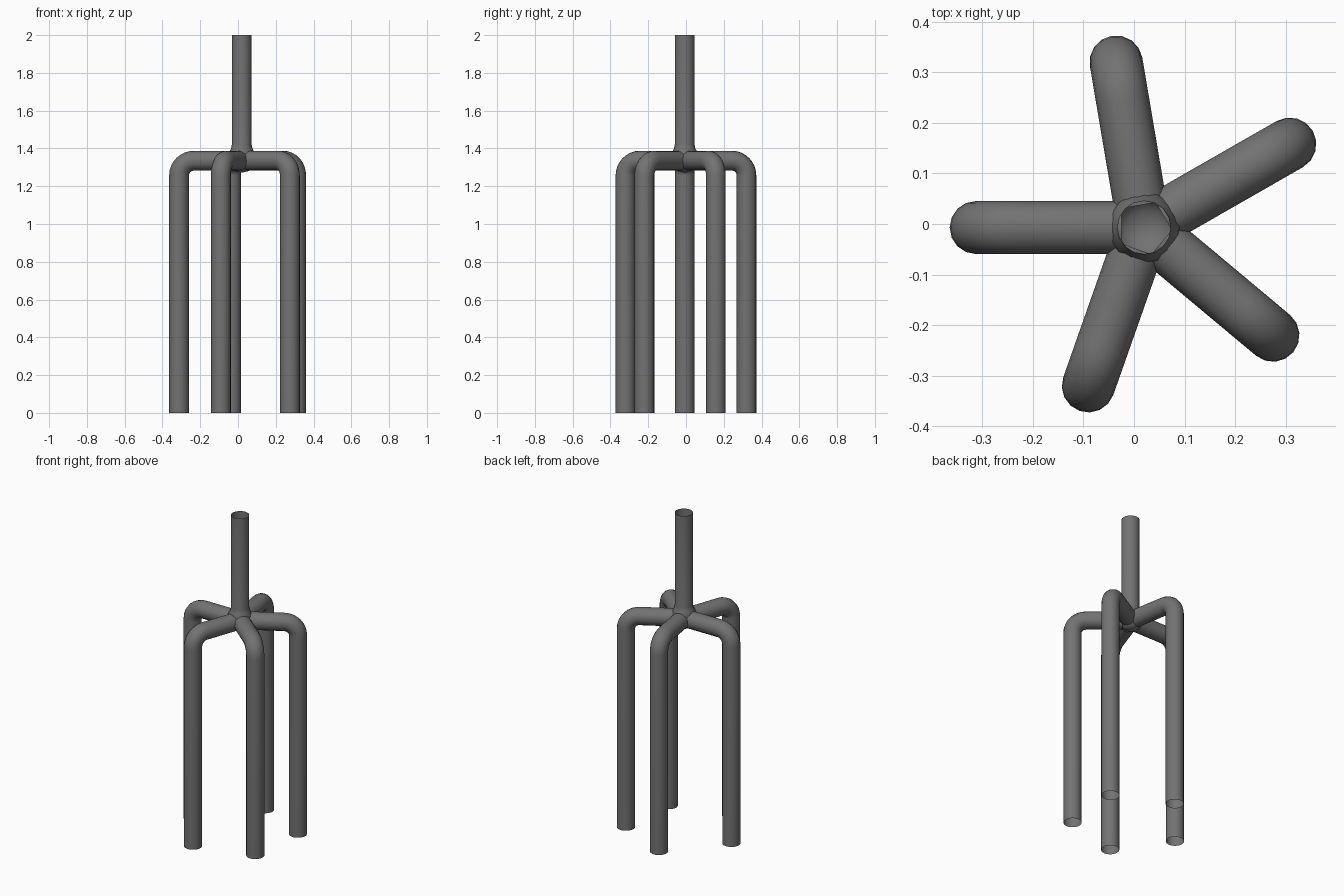
import bpy
import bmesh
from math import sin, cos, pi, radians
from mathutils import Vector, Matrix

cube = bpy.data.objects.get("Cube")
if cube:
    bpy.data.objects.remove(cube, do_unlink=True)

SIDES = 16
PIPE_R = 0.0525
HUB = Vector((0.02, -0.007, 0))
ARM_Z = 1.335
REACH = 0.332
BEND = 0.078

# Single grey metal
metal = bpy.data.materials.new("dark grey metal")
metal.use_nodes = True
grey = (0.17, 0.17, 0.17, 1)
metal.diffuse_color = grey
metal.node_tree.nodes["Principled BSDF"].inputs["Base Color"].default_value = grey


def loft(name, rings):
    """Skin a list of vertex rings into an open smooth tube."""
    bm = bmesh.new()
    loops = [[bm.verts.new(p) for p in ring] for ring in rings]
    for a, b in zip(loops, loops[1:]):
        for i in range(SIDES):
            j = (i + 1) % SIDES
            bm.faces.new((a[i], a[j], b[j], b[i]))
    bmesh.ops.remove_doubles(bm, verts=bm.verts, dist=1e-5)
    for f in bm.faces:
        f.smooth = True
    mesh = bpy.data.meshes.new(name)
    bm.to_mesh(mesh)
    bm.free()
    mesh.materials.append(metal)
    obj = bpy.data.objects.new(name, mesh)
    bpy.context.collection.objects.link(obj)
    return obj


def ring(centre, u, v, r):
    steps = [2 * pi * i / SIDES for i in range(SIDES)]
    return [centre + u * (r * cos(a)) + v * (r * sin(a)) for a in steps]


X, Y, Z = Vector((1, 0, 0)), Vector((0, 1, 0)), Vector((0, 0, 1))

# Upright stem, flared into a rounded hub, open at the top
profile = [(0.0, 1.272), (0.035, 1.28), (0.058, 1.3), (0.064, ARM_Z),
           (0.07, 1.375), (0.057, 1.398), (PIPE_R, 1.42), (PIPE_R, 2.0)]
loft("stem_and_hub", [ring(HUB + Z * z, X, Y, r) for r, z in profile])

# Five bent legs, each running out from the hub and down to the ground
for n, angle in enumerate((180, 99.6, 29.8, -39.9, -109.4)):
    out = Matrix.Rotation(radians(angle), 3, "Z") @ X
    side = Z.cross(out)
    rings = [ring(HUB + out * 0.045 + Z * ARM_Z, side, Z, PIPE_R)]
    corner = HUB + out * (REACH - BEND) + Z * (ARM_Z - BEND)
    for k in range(9):
        a = pi / 2 * k / 8
        radial = out * sin(a) + Z * cos(a)
        rings.append(ring(corner + radial * BEND, side, radial, PIPE_R))
    rings.append(ring(HUB + out * REACH, side, out, PIPE_R))
    loft(f"leg_{n + 1}", rings)
